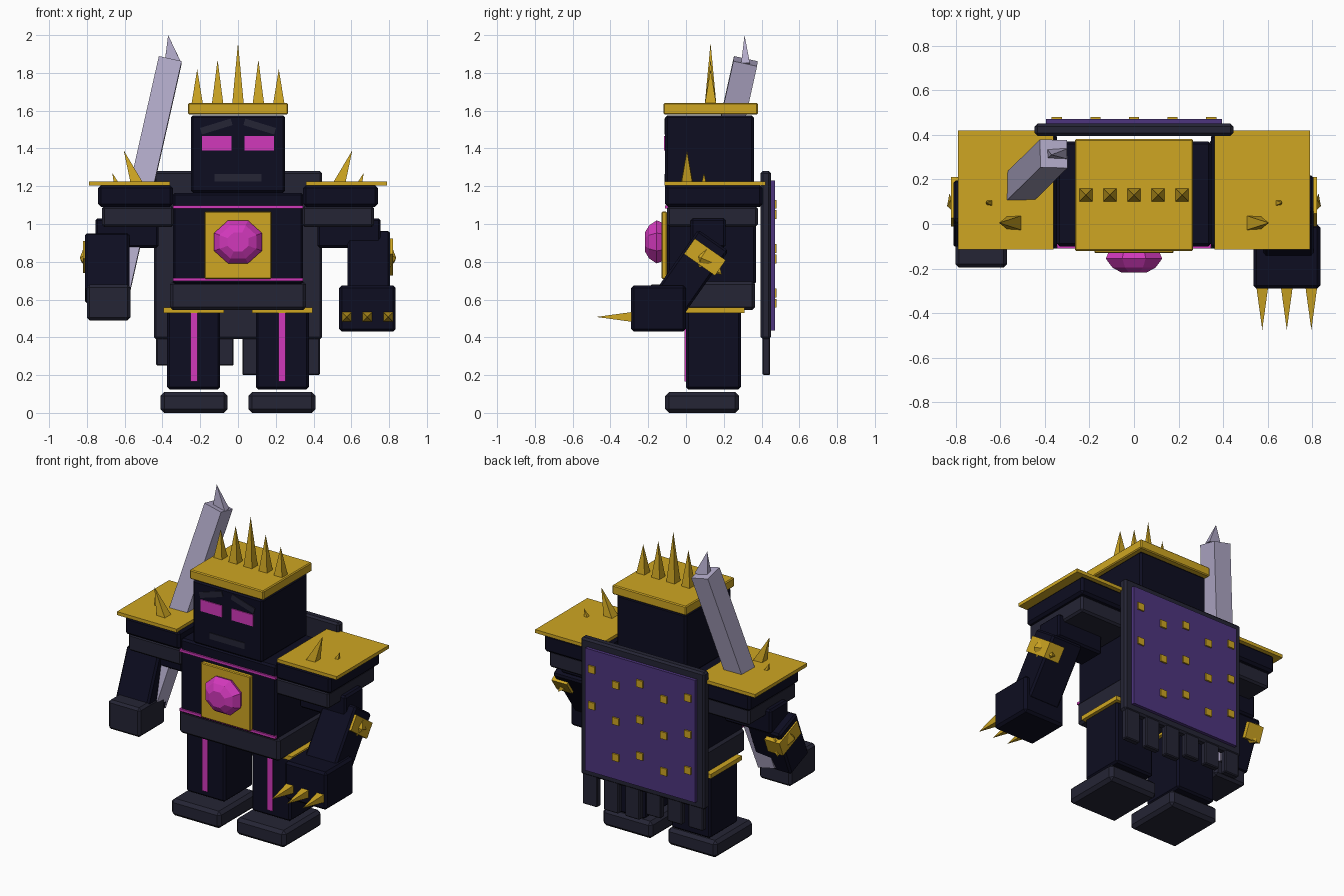
import bpy, bmesh, math
from mathutils import Vector, Matrix

old = bpy.data.objects.get("Cube")
if old:
    bpy.data.objects.remove(old, do_unlink=True)


def material(name, rgb):
    m = bpy.data.materials.new(name)
    m.use_nodes = True
    m.diffuse_color = (*rgb, 1)
    m.node_tree.nodes["Principled BSDF"].inputs["Base Color"].default_value = (*rgb, 1)
    return m


NAVY = material("midnight navy", (0.004, 0.004, 0.015))
GREY = material("charcoal", (0.018, 0.018, 0.035))
GOLD = material("gold", (0.62, 0.38, 0.016))
PINK = material("magenta", (0.64, 0.04, 0.5))
PURPLE = material("royal purple", (0.075, 0.035, 0.21))
STEEL = material("pale steel", (0.44, 0.4, 0.58))


def finish(name, bm, mat):
    bmesh.ops.recalc_face_normals(bm, faces=bm.faces)
    me = bpy.data.meshes.new(name)
    bm.to_mesh(me)
    bm.free()
    me.materials.append(mat)
    ob = bpy.data.objects.new(name, me)
    bpy.context.collection.objects.link(ob)
    return ob


def box(name, x, y, z, mat, bevel=0.0, rot=None):
    """Box from three (min, max) ranges, optionally turned about its centre."""
    bm = bmesh.new()
    bmesh.ops.create_cube(bm, size=1)
    size = Vector((x[1] - x[0], y[1] - y[0], z[1] - z[0]))
    bmesh.ops.scale(bm, vec=size, verts=bm.verts)
    if bevel:
        bmesh.ops.bevel(bm, geom=bm.edges[:], offset=bevel, segments=1, affect='EDGES')
    mid = Vector((sum(x) / 2, sum(y) / 2, sum(z) / 2))
    bm.transform(Matrix.Translation(mid) @ (rot.to_4x4() if rot else Matrix()))
    return finish(name, bm, mat)


def spike(name, base, tip, half, mat, flat=1.0):
    """Square pyramid from base centre to tip."""
    base, tip = Vector(base), Vector(tip)
    axis = tip - base
    bm = bmesh.new()
    bmesh.ops.create_cone(bm, cap_ends=True, segments=4, radius1=half * math.sqrt(2),
                          radius2=0, depth=axis.length)
    turn = Matrix.Rotation(math.pi / 4, 4, 'Z')
    lift = Matrix.Translation((0, 0, axis.length / 2))
    aim = Vector((0, 0, 1)).rotation_difference(axis.normalized()).to_matrix().to_4x4()
    bm.transform(Matrix.Translation(base) @ aim @ Matrix.Diagonal((1, flat, 1, 1)) @ lift @ turn)
    return finish(name, bm, mat)


def span(s, a, b):
    return tuple(sorted((s * a, s * b)))


def tilt(deg, axis='X'):
    return Matrix.Rotation(math.radians(deg), 3, axis)


# Head, face and crown
box("head", (-0.25, 0.25), (-0.11, 0.36), (1.165, 1.575), NAVY, 0.012)
box("mouth", (-0.125, 0.125), (-0.114, -0.106), (1.225, 1.265), GREY)
box("crown_band", (-0.265, 0.265), (-0.12, 0.38), (1.58, 1.64), GOLD, 0.006)
for i, top in enumerate((1.82, 1.87, 1.96, 1.87, 1.82)):
    x = (i - 2) * 0.108
    spike("crown_spike", (x, 0.13, 1.63), (x, 0.13, top), 0.031, GOLD)

# Torso, chest plate and gem
box("torso", (-0.345, 0.345), (-0.1, 0.37), (0.68, 1.165), NAVY, 0.012)
box("waist", (-0.36, 0.36), (-0.095, 0.365), (0.545, 0.695), GREY, 0.015)
for z in (0.705, 1.09):
    box("chest_trim", (-0.345, 0.345), (-0.11, -0.09), (z - 0.008, z + 0.008), PINK)
box("chest_plate", (-0.178, 0.178), (-0.13, -0.1), (0.71, 1.065), GOLD, 0.005)

bm = bmesh.new()
rings = []
for y, r in ((-0.12, 0.12), (-0.155, 0.137), (-0.195, 0.105), (-0.218, 0.06)):
    ring = []
    for k in range(8):
        a = math.tau * (k + 0.5) / 8
        ring.append(bm.verts.new((r * math.cos(a), y, 0.905 + 0.9 * r * math.sin(a))))
    rings.append(ring)
for lo, hi in zip(rings, rings[1:]):
    for k in range(8):
        n = (k + 1) % 8
        bm.faces.new((lo[k], lo[n], hi[n], hi[k]))
bm.faces.new(rings[0])
bm.faces.new(rings[-1])
finish("chest_gem", bm, PINK)

# Mirrored parts
for s, side in ((-1, "right_"), (1, "left_")):
    box(side + "eye", span(s, 0.035, 0.19), (-0.116, -0.107), (1.39, 1.465), PINK)
    box(side + "brow", span(s, 0.03, 0.2), (-0.115, -0.107), (1.498, 1.534), GREY,
        rot=tilt(s * 17, 'Y'))

    # Shoulders
    box(side + "shoulder_plate", span(s, 0.36, 0.79), (-0.115, 0.42), (1.203, 1.225), GOLD)
    box(side + "shoulder_block", span(s, 0.345, 0.74), (-0.11, 0.405), (1.09, 1.205), NAVY, 0.015)
    box(side + "shoulder_band", span(s, 0.34, 0.72), (-0.1, 0.38), (0.985, 1.095), GREY, 0.012)
    spike(side + "shoulder_spike", (s * 0.535, 0.005, 1.21), (s * 0.605, 0.005, 1.39), 0.032, GOLD)
    spike(side + "shoulder_barb", (s * 0.645, 0.095, 1.215), (s * 0.665, 0.095, 1.27), 0.013, GOLD)
    box(side + "upper_arm", span(s, 0.42, 0.755), (0.025, 0.21), (0.873, 1.03), NAVY, 0.012)

    # Elbow guard with barbs
    lean = -35 if s > 0 else -22
    box(side + "elbow_guard", span(s, 0.71, 0.82), (0.0, 0.2), (0.775, 0.875), GOLD, rot=tilt(lean))
    spike(side + "elbow_barb", (s * 0.81, 0.09, 0.82), (s * 0.838, 0.08, 0.82), 0.04, GOLD)
    for dy, dz in ((0.08, -0.08), (-0.06, 0.08), (0.1, 0.02)):
        spike(side + "elbow_point", (s * 0.76, 0.1 + dy * 0.5, 0.82 + dz * 0.5),
              (s * 0.79, 0.1 + dy * 1.1, 0.82 + dz * 1.1), 0.035, GOLD)

    # Legs and feet
    box(side + "leg", span(s, 0.095, 0.375), (0.0, 0.29), (0.125, 0.54), NAVY, 0.012)
    box(side + "hip_plate", span(s, 0.075, 0.395), (-0.01, 0.31), (0.53, 0.558), GOLD)
    box(side + "leg_stripe", span(s, 0.215, 0.252), (-0.008, 0.001), (0.165, 0.53), PINK)
    box(side + "foot", span(s, 0.055, 0.41), (-0.11, 0.28), (0.0, 0.11), GREY, 0.02)

# Left forearm reaching forward, with clawed fist
box("left_forearm", (0.58, 0.805), (-0.068, 0.128), (0.55, 0.95), NAVY, 0.012, tilt(-35))
box("left_fist", (0.535, 0.835), (-0.29, 0.0), (0.43, 0.675), NAVY, 0.015)
for x in (0.575, 0.685, 0.795):
    spike("left_claw", (x, -0.285, 0.508), (x, -0.475, 0.508), 0.026, GOLD)

# Right forearm hanging, with fist and sword
box("right_forearm", (-0.81, -0.575), (-0.055, 0.145), (0.6, 0.93), NAVY, 0.012, tilt(-22))
box("right_fist", (-0.8, -0.57), (-0.195, 0.07), (0.49, 0.68), GREY, 0.015)

low, high = Vector((-0.645, 0.035, 0.6)), Vector((-0.36, 0.315, 1.862))
axis = high - low
mid = (low + high) / 2
aim = Vector((0, 0, 1)).rotation_difference(axis.normalized()).to_matrix()
box("sword_blade", (mid.x - 0.062, mid.x + 0.062), (mid.y - 0.064, mid.y + 0.064),
    (mid.z - axis.length / 2, mid.z + axis.length / 2), STEEL, rot=aim)
spike("sword_tip", (-0.345, 0.315, 1.845), (-0.37, 0.31, 2.0), 0.046, STEEL, 0.5)

# Cape board, purple panel, studs and hanging tassels
box("cape_board", (-0.445, 0.445), (0.395, 0.45), (0.39, 1.28), GREY, 0.012)
box("cape_panel", (-0.395, 0.395), (0.44, 0.47), (0.435, 1.23), PURPLE)
for row in range(3):
    for col in range(5):
        if (row, col) == (2, 4):
            continue
        x = (col - 2) * 0.173
        z = 1.105 - row * 0.235 - (0.055 if col % 2 else 0)
        box("cape_stud", (x - 0.023, x + 0.023), (0.46, 0.48), (z - 0.023, z + 0.023), GOLD)
for i in range(6):
    x = (i - 2.5) * 0.152
    box("cape_tassel", (x - 0.053, x + 0.053), (0.405, 0.445),
        (0.25 if i < 3 else 0.2, 0.42), GREY, 0.006)
